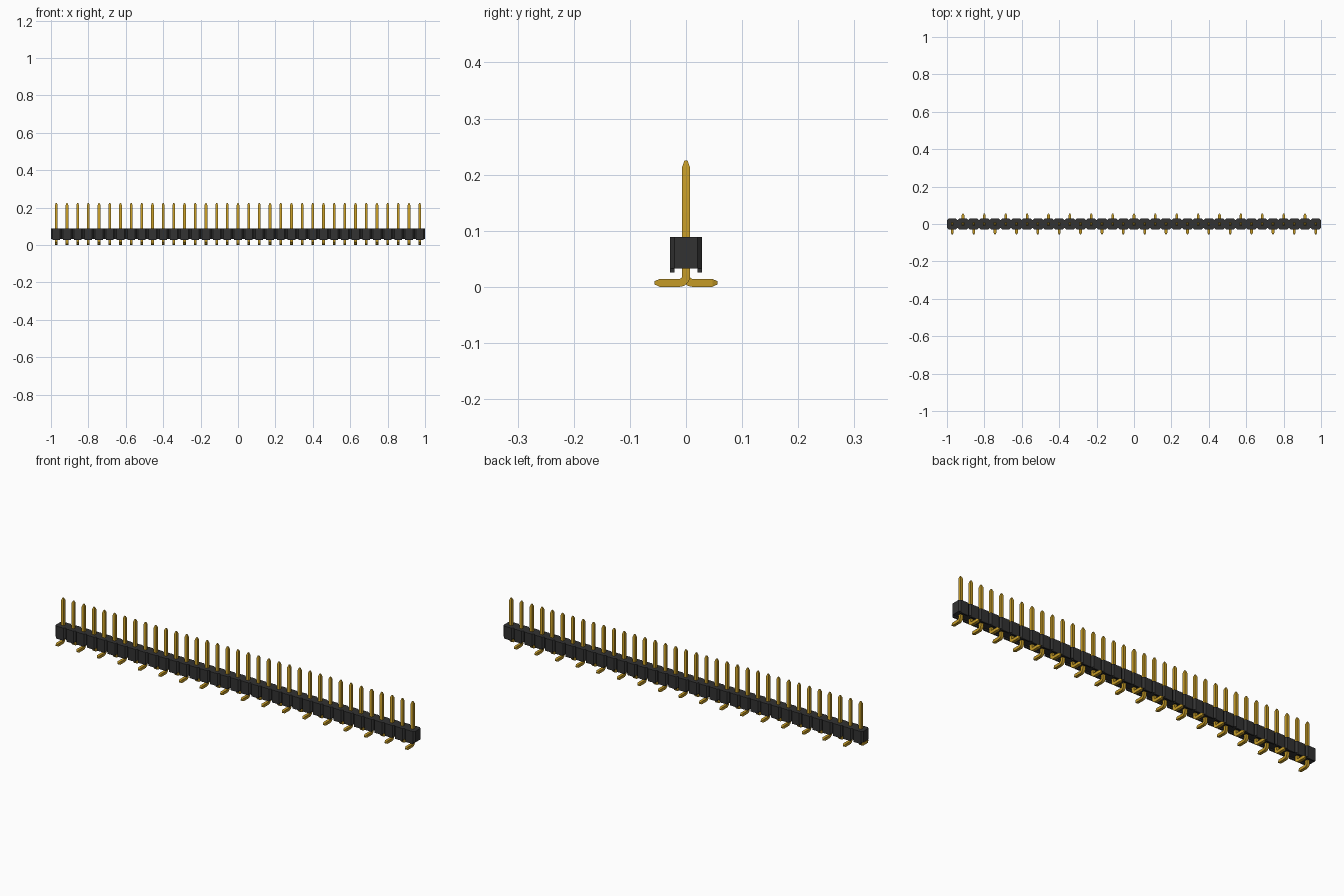
import bpy, bmesh, math
from mathutils import Vector

if "Cube" in bpy.data.objects:
    bpy.data.objects.remove(bpy.data.objects["Cube"], do_unlink=True)

COUNT = 35
PITCH = 2 / COUNT
HALF = PITCH / 2
CHAMFER = 0.008
PIN = 0.0071          # half the pin thickness
BASE, TOP, FOOT = 0.033, 0.089, 0.026


def material(name, rgb):
    mat = bpy.data.materials.new(name)
    mat.use_nodes = True
    color = (*rgb, 1)
    mat.diffuse_color = color
    mat.node_tree.nodes["Principled BSDF"].inputs["Base Color"].default_value = color
    return mat


black = material("black plastic", (0.032, 0.032, 0.032))
gold = material("gold metal", (0.56, 0.33, 0.02))


def finish(bm, name, mat):
    bmesh.ops.recalc_face_normals(bm, faces=bm.faces)
    mesh = bpy.data.meshes.new(name)
    bm.to_mesh(mesh)
    bm.free()
    mesh.materials.append(mat)
    return mesh


def add_object(name, mesh, location=(0, 0, 0), turn=0):
    obj = bpy.data.objects.new(name, mesh)
    obj.location = location
    obj.rotation_euler.z = turn
    bpy.context.collection.objects.link(obj)
    return obj


def prism(bm, outline, z0, z1):
    face = bm.faces.new([bm.verts.new((x, y, z0)) for x, y in outline])
    top = bmesh.ops.extrude_face_region(bm, geom=[face])["geom"]
    verts = [v for v in top if isinstance(v, bmesh.types.BMVert)]
    bmesh.ops.translate(bm, verts=verts, vec=(0, 0, z1 - z0))


centres = [(i - (COUNT - 1) / 2) * PITCH for i in range(COUNT)]
flat = HALF - CHAMFER

# Housing: a row of chamfered cells in one outline
front = []
for cx in centres:
    front += [(cx - HALF, -flat), (cx - flat, -HALF), (cx + flat, -HALF)]
front.append((1, -flat))
back = [(x, -y) for x, y in reversed(front)]
bm = bmesh.new()
prism(bm, front + back, BASE, TOP)
add_object("housing", finish(bm, "housing", black))

# Standoffs under the front and back edge of every cell
bm = bmesh.new()
for cx in centres:
    for side in (-1, 1):
        prism(bm, [(cx - flat, side * HALF), (cx + flat, side * HALF),
                   (cx + flat, side * flat), (cx - flat, side * flat)], FOOT, BASE)
add_object("standoffs", finish(bm, "standoffs", black))

# Pin: square section swept down the post, round the bend and along the foot
BEND = 0.012
path = [(0, 0.225, 0, 0.4), (0, 0.213, 0, 1)]
for i in range(7):
    a = math.pi / 2 * i / 6
    path.append((-BEND + BEND * math.cos(a), PIN + BEND - BEND * math.sin(a), a, 1))
path += [(-0.047, PIN, math.pi / 2, 1), (-0.056, PIN, math.pi / 2, 0.4)]
bm = bmesh.new()
rings = []
for y, z, a, scale in path:
    across = Vector((0, math.cos(a), -math.sin(a))) * PIN * scale
    wide = Vector((PIN * scale, 0, 0))
    c = Vector((0, y, z))
    rings.append([bm.verts.new(c + across * s + wide * t)
                  for s, t in ((-1, -1), (-1, 1), (1, 1), (1, -1))])
for r0, r1 in zip(rings, rings[1:]):
    for k in range(4):
        n = (k + 1) % 4
        bm.faces.new((r0[k], r0[n], r1[n], r1[k]))
bm.faces.new(rings[0])
bm.faces.new(rings[-1])
pin_mesh = finish(bm, "pin", gold)
for poly in pin_mesh.polygons:
    poly.use_smooth = True
pin_mesh.set_sharp_from_angle(angle=math.radians(20))

# Feet alternate between front and back
for i, cx in enumerate(centres):
    add_object(f"pin_{i + 1}", pin_mesh, (cx, 0, 0), math.pi * (i % 2))
